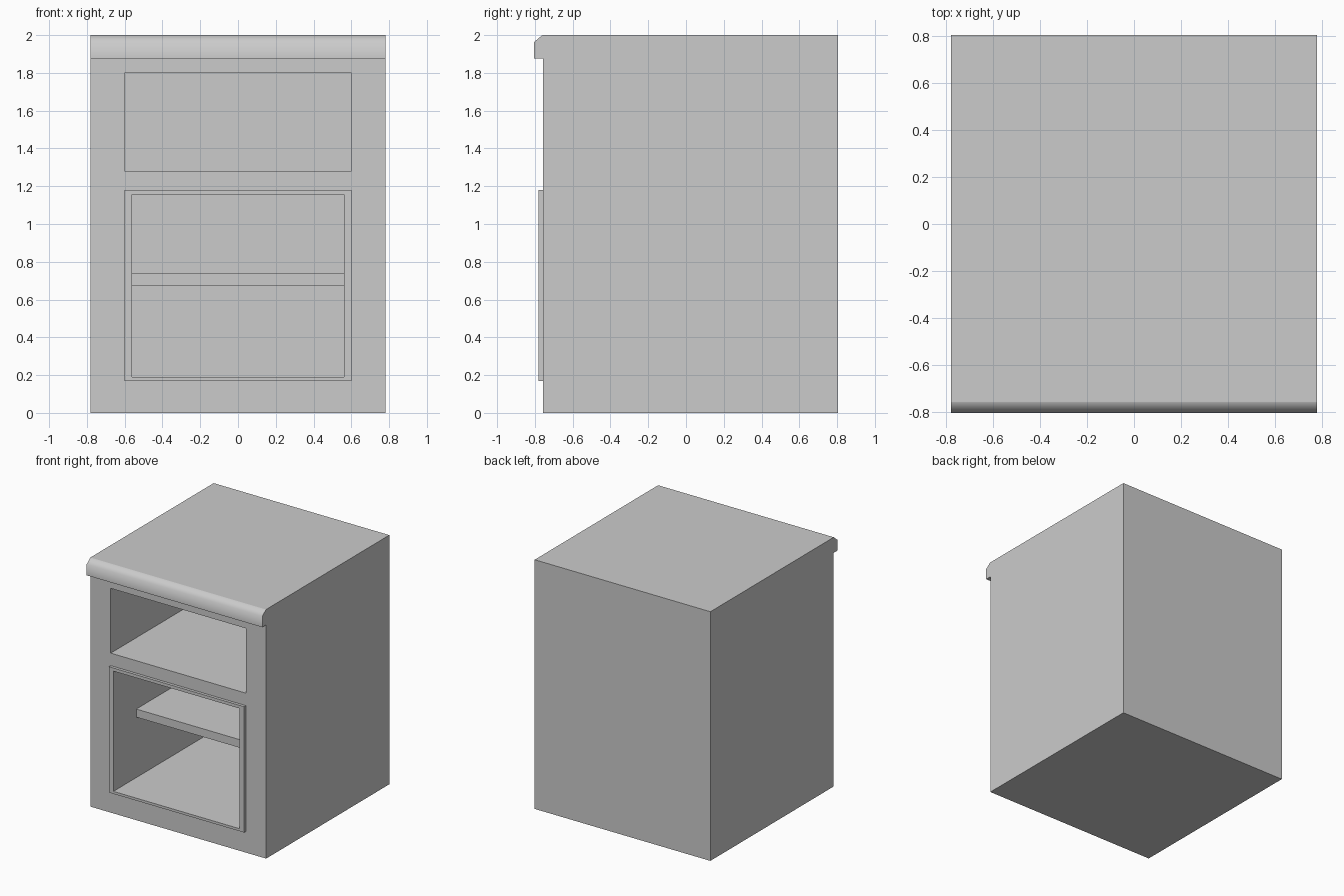
import bpy, bmesh, math

if "Cube" in bpy.data.objects:
    bpy.data.objects.remove(bpy.data.objects["Cube"])

def box(name, x, y, z):
    """Box symmetric in x (half width), with y and z ranges."""
    return prism(name, x, [(y[0], z[0]), (y[1], z[0]), (y[1], z[1]), (y[0], z[1])])

def prism(name, half, profile):
    """Extrude a y-z profile across the width."""
    bm = bmesh.new()
    face = bm.faces.new([bm.verts.new((-half, y, z)) for y, z in profile])
    ext = bmesh.ops.extrude_face_region(bm, geom=[face])
    verts = [g for g in ext["geom"] if isinstance(g, bmesh.types.BMVert)]
    bmesh.ops.translate(bm, verts=verts, vec=(2 * half, 0, 0))
    bmesh.ops.recalc_face_normals(bm, faces=bm.faces)
    mesh = bpy.data.meshes.new(name)
    bm.to_mesh(mesh)
    bm.free()
    obj = bpy.data.objects.new(name, mesh)
    bpy.context.collection.objects.link(obj)
    return obj

def cut(obj, cutter):
    mod = obj.modifiers.new("opening", 'BOOLEAN')
    mod.operation = 'DIFFERENCE'
    mod.solver = 'EXACT'
    mod.object = cutter
    bpy.context.view_layer.objects.active = obj
    bpy.ops.object.modifier_apply(modifier=mod.name)

FRONT, BACK, INNER = -0.757, 0.805, 0.64

# Cabinet carcass with an open drawer bay and a lower cupboard
carcass = box("carcass", 0.78, (FRONT, BACK), (0, 2))
frame = box("cupboard_frame", 0.6, (-0.78, FRONT), (0.17, 1.18))
bay_cut = box("bay_cutter", 0.6, (-1, INNER), (1.28, 1.80))
cupboard_cut = box("cupboard_cutter", 0.56, (-1, INNER), (0.19, 1.155))
cut(carcass, bay_cut)
cut(carcass, cupboard_cut)
cut(frame, cupboard_cut)
for cutter in (bay_cut, cupboard_cut):
    bpy.data.objects.remove(cutter)

# Shelf set back inside the cupboard
box("shelf", 0.56, (-0.49, INNER), (0.675, 0.74))

# Rounded front lip of the top
lip = prism("top_lip", 0.78, [(FRONT, 1.875), (-0.805, 1.875), (-0.805, 1.963),
                              (-0.76, 2.0), (FRONT, 2.0)])
bpy.ops.object.select_all(action='DESELECT')
lip.select_set(True)
bpy.context.view_layer.objects.active = lip
bpy.ops.object.shade_smooth_by_angle(angle=math.radians(60))
